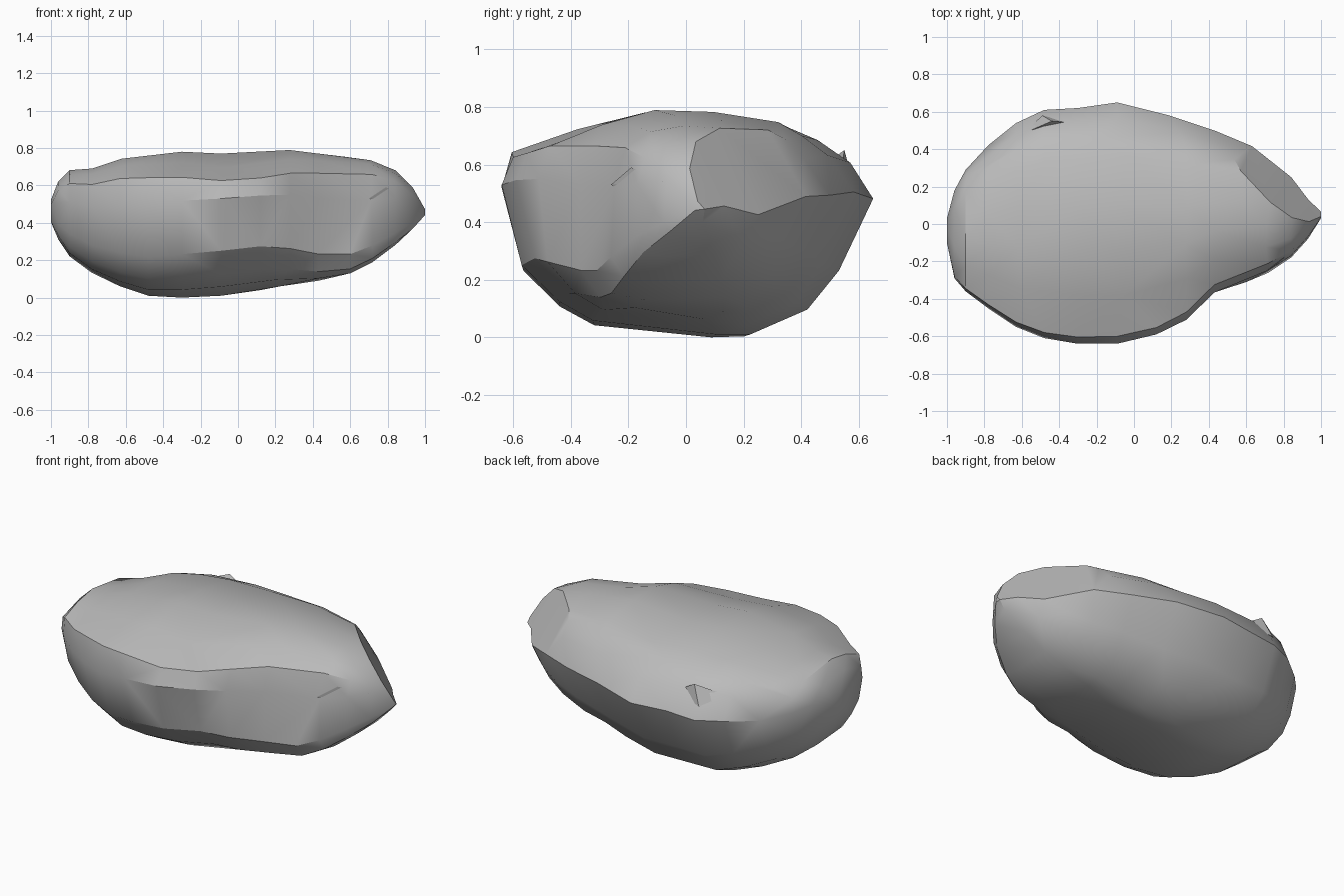
import bpy
import bmesh
import math
from mathutils import Vector

cube = bpy.data.objects.get("Cube")
if cube:
    bpy.data.objects.remove(cube, do_unlink=True)

# One plain stone colour
stone = bpy.data.materials.new("stone_grey")
stone.use_nodes = True
colour = (0.5, 0.5, 0.5, 1)
stone.diffuse_color = colour
stone.node_tree.nodes["Principled BSDF"].inputs["Base Color"].default_value = colour

# Cross-sections in the y-z plane: blunt end, middle and pointed end
BLUNT = [(-.65, .5), (-.62, .67), (-.38, .75), (-.14, .79), (.1, .78), (.35, .75),
         (.48, .7), (.58, .63), (.65, .48), (.55, .22), (.42, .08), (.22, .01),
         (.1, .0), (-.3, .03), (-.43, .09), (-.56, .21)]
MIDDLE = [(-.65, .54), (-.61, .64), (-.38, .72), (-.14, .79), (.1, .78), (.37, .74),
          (.47, .69), (.57, .62), (.65, .49), (.53, .23), (.42, .09), (.22, .0),
          (.1, .0), (-.33, .05), (-.45, .12), (-.58, .25)]
POINTED = [(-.62, .5), (-.55, .68), (-.36, .76), (-.14, .79), (.1, .79), (.37, .75),
           (.47, .7), (.57, .61), (.65, .46), (.54, .24), (.42, .11), (.22, .03),
           (.1, .0), (-.36, .0), (-.56, .03), (-.65, .13)]

# Stations: x, back and front limits in y, limits in z
STATIONS = [(-1, -.1, .03, .4, .52), (-.96, -.29, .18, .31, .62), (-.9, -.36, .29, .22, .68),
            (-.78, -.45, .42, .13, .69), (-.63, -.55, .54, .06, .74), (-.48, -.61, .61, .01, .76),
            (-.3, -.64, .62, .0, .78), (-.09, -.64, .65, .01, .77), (.12, -.59, .6, .04, .78),
            (.28, -.52, .55, .07, .79), (.43, -.38, .5, .09, .77), (.6, -.31, .43, .13, .75),
            (.72, -.26, .37, .19, .73), (.84, -.18, .28, .28, .68), (.93, -.08, .14, .36, .59),
            (1, .03, .07, .44, .47)]


def add_object(name, bm):
    bmesh.ops.recalc_face_normals(bm, faces=bm.faces)
    mesh = bpy.data.meshes.new(name)
    bm.to_mesh(mesh)
    bm.free()
    mesh.materials.append(stone)
    obj = bpy.data.objects.new(name, mesh)
    bpy.context.collection.objects.link(obj)
    return obj


def fit(value, old_low, old_high, low, high):
    return low + (value - old_low) / (old_high - old_low) * (high - low)


def section(x):
    """Blend the middle cross-section towards the one of the nearer end."""
    end = BLUNT if x < 0 else POINTED
    weight = min(max(fit(abs(x), .15, .55, 0, 1), 0), 1)
    return [Vector(m).lerp(Vector(e), weight) for m, e in zip(MIDDLE, end)]


# Rock body lofted through the stations
bm = bmesh.new()
rings = []
for x, y0, y1, z0, z1 in STATIONS:
    rings.append([bm.verts.new((x, fit(y, -.65, .65, y0, y1), fit(z, 0, .79, z0, z1)))
                  for y, z in section(x)])
count = len(MIDDLE)
for a, b in zip(rings, rings[1:]):
    for i in range(count):
        j = (i + 1) % count
        bm.faces.new((a[i], a[j], b[j], b[i]))
bm.faces.new(rings[0])
bm.faces.new(rings[-1])

# Chipped flat at the pointed end
normal = Vector((.62, .6, .5))
cut = bmesh.ops.bisect_plane(bm, geom=bm.verts[:] + bm.edges[:] + bm.faces[:],
                             plane_co=normal * (.885 / normal.length_squared),
                             plane_no=normal, clear_outer=True)
edges = [e for e in cut["geom_cut"] if isinstance(e, bmesh.types.BMEdge)]
bmesh.ops.holes_fill(bm, edges=edges)
bmesh.ops.triangulate(bm, faces=bm.faces)
rock = add_object("rock_body", bm)

# Simplify into irregular facets
facets = rock.modifiers.new("facets", "DECIMATE")
facets.ratio = .7
bpy.ops.object.select_all(action="DESELECT")
rock.select_set(True)
bpy.context.view_layer.objects.active = rock
bpy.ops.object.modifier_apply(modifier="facets")
bpy.ops.object.shade_smooth_by_angle(angle=math.radians(30))

# Small splinters of stone standing off the surface
SHARDS = {
    "back_shard": [(-.6, .48, .6), (-.44, .55, .65), (-.32, .54, .58), (-.49, .58, .54)],
    "front_shard": [(.7, -.26, .53), (.79, -.19, .59), (.92, -.08, .54), (.8, -.14, .45)],
}
for name, points in SHARDS.items():
    bm = bmesh.new()
    for p in points:
        bm.verts.new(p)
    bmesh.ops.convex_hull(bm, input=bm.verts)
    add_object(name, bm)
